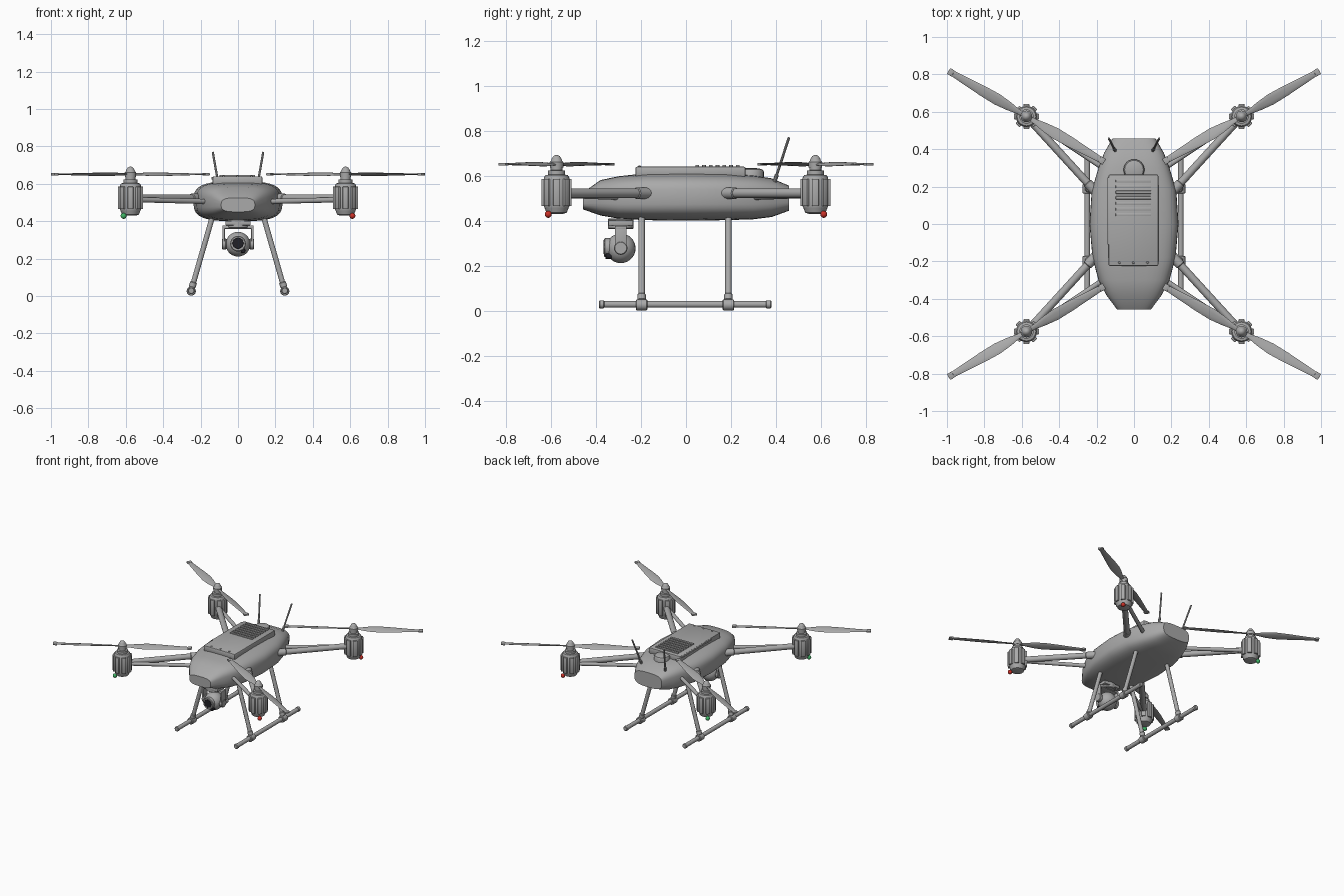
import bpy, bmesh, math
from mathutils import Matrix, Vector

if "Cube" in bpy.data.objects:
    bpy.data.objects.remove(bpy.data.objects["Cube"])


def material(name, rgb):
    m = bpy.data.materials.new(name)
    m.diffuse_color = (*rgb, 1)
    m.use_nodes = True
    m.node_tree.nodes["Principled BSDF"].inputs["Base Color"].default_value = m.diffuse_color
    return m


GREY = material("grey shell", (0.40, 0.40, 0.40))
BLACK = material("lens black", (0.015, 0.015, 0.02))
RED = material("red light", (0.6, 0.03, 0.02))
GREEN = material("green light", (0.05, 0.45, 0.13))


def finish(name, bm, mat=GREY, matrix=None, angle=35):
    if matrix is not None:
        bmesh.ops.transform(bm, matrix=matrix, verts=bm.verts)
    bmesh.ops.recalc_face_normals(bm, faces=bm.faces)
    me = bpy.data.meshes.new(name)
    bm.to_mesh(me)
    bm.free()
    me.materials.append(mat)
    ob = bpy.data.objects.new(name, me)
    bpy.context.collection.objects.link(ob)
    bpy.ops.object.select_all(action='DESELECT')
    ob.select_set(True)
    bpy.context.view_layer.objects.active = ob
    bpy.ops.object.shade_smooth_by_angle(angle=math.radians(angle))
    return ob


def loft(name, rings, mat=GREY, matrix=None, angle=35):
    """Skin a list of equal closed rings and cap both ends."""
    bm = bmesh.new()
    vs = [[bm.verts.new(p) for p in ring] for ring in rings]
    n = len(vs[0])
    for a, b in zip(vs, vs[1:]):
        for i in range(n):
            j = (i + 1) % n
            bm.faces.new((a[i], a[j], b[j], b[i]))
    bm.faces.new(vs[0])
    bm.faces.new(vs[-1])
    return finish(name, bm, mat, matrix, angle)


def revolve(name, profile, matrix, mat=GREY, n=24):
    """Turn (radius, height) points about the local z axis."""
    t = [2 * math.pi * i / n for i in range(n)]
    rings = [[(r * math.cos(a), r * math.sin(a), z) for a in t] for r, z in profile]
    return loft(name, rings, mat, matrix)


def rod(name, p, q, r, mat=GREY, n=14, bevel=0.004):
    p, q = Vector(p), Vector(q)
    d = q - p
    L = d.length
    M = Matrix.Translation(p) @ d.to_track_quat('Z', 'Y').to_matrix().to_4x4()
    return revolve(name, [(r - bevel, 0), (r, bevel), (r, L - bevel), (r - bevel, L)], M, mat, n)


def box(name, loc, size, bevel=0.004, mat=GREY, matrix=None):
    bm = bmesh.new()
    bmesh.ops.create_cube(bm, size=1)
    bmesh.ops.transform(bm, matrix=Matrix.Translation(loc) @ Matrix.Diagonal((*size, 1)), verts=bm.verts)
    if bevel:
        bmesh.ops.bevel(bm, geom=list(bm.edges), offset=bevel, segments=2, profile=0.5, affect='EDGES')
    return finish(name, bm, mat, matrix)


def ball(name, loc, r, mat=GREY, scale_z=1):
    bm = bmesh.new()
    bmesh.ops.create_uvsphere(bm, u_segments=24, v_segments=14, radius=r)
    return finish(name, bm, mat, Matrix.Translation(loc) @ Matrix.Diagonal((1, 1, scale_z, 1)))


# Body: rounded-box sections along y (y, half width, bottom, top)
stations = [(-0.458, 0.09, 0.45, 0.525), (-0.38, 0.148, 0.423, 0.58), (-0.30, 0.19, 0.409, 0.597),
            (-0.18, 0.222, 0.402, 0.61), (0, 0.238, 0.40, 0.613), (0.18, 0.226, 0.402, 0.61),
            (0.30, 0.19, 0.406, 0.6), (0.38, 0.16, 0.416, 0.588), (0.458, 0.115, 0.444, 0.555)]


def section(y, w, lo, hi, n=40):
    ring = []
    for i in range(n):
        a = 2 * math.pi * i / n
        c, s = math.cos(a), math.sin(a)
        x = math.copysign(abs(c) ** 0.62, c) * w
        z = math.copysign(abs(s) ** 0.62, s) * (hi - lo) / 2
        ring.append((x, y, (hi + lo) / 2 + z))
    return ring


loft("body", [section(*s) for s in stations])

# Battery lid with louvres, rail and screws
box("battery_lid", (-0.003, 0.02, 0.617), (0.266, 0.49, 0.046), 0.008)
box("lid_rail", (-0.136, 0.07, 0.63), (0.012, 0.36, 0.014), 0.002)
for i in range(7):
    box("louvre", (-0.003, 0.05 + i * 0.03, 0.642), (0.19, 0.017, 0.012), 0.003)
for x in (-0.078, -0.003, 0.072):
    rod("lid_screw", (x, -0.207, 0.635), (x, -0.207, 0.644), 0.007, n=10, bevel=0.002)

# Satellite receiver dome
revolve("receiver_dome", [(0.056, 0.58), (0.056, 0.617), (0.05, 0.627), (0.035, 0.632), (0.005, 0.634)],
        Matrix.Translation((0, 0.29, 0)))

# Camera gimbal and camera
rod("gimbal_mount", (0, -0.29, 0.363), (0, -0.29, 0.41), 0.057, n=28)
box("gimbal_plate", (0, -0.29, 0.39), (0.135, 0.11, 0.024))
box("gimbal_bridge", (0, -0.29, 0.368), (0.168, 0.052, 0.018))
for s in (-1, 1):
    box("gimbal_arm", (s * 0.077, -0.29, 0.32), (0.014, 0.052, 0.11), 0.003)
    rod("gimbal_pivot", (s * 0.062, -0.29, 0.278), (s * 0.086, -0.29, 0.278), 0.03, n=20)
ball("camera_ball", (0, -0.29, 0.277), 0.066)
rod("lens_barrel", (0, -0.33, 0.28), (0, -0.364, 0.28), 0.042, n=24)
rod("lens_glass", (0, -0.36, 0.282), (0, -0.367, 0.282), 0.031, BLACK, n=8, bevel=0.001)
rod("range_sensor", (0.027, -0.33, 0.242), (0.027, -0.357, 0.242), 0.013, BLACK, n=12, bevel=0.002)

# Landing gear and antennas
for s in (-1, 1):
    rod("skid", (s * 0.25, -0.383, 0.028), (s * 0.25, 0.375, 0.028), 0.015)
    for y0, y1 in ((-0.387, -0.362), (0.354, 0.379)):
        rod("skid_cap", (s * 0.25, y0, 0.028), (s * 0.25, y1, 0.028), 0.018)
    for y in (-0.197, 0.188):
        rod("leg", (s * 0.135, y, 0.43), (s * 0.25, y, 0.03), 0.0145)
        rod("skid_tee", (s * 0.25, y - 0.026, 0.026), (s * 0.25, y + 0.026, 0.026), 0.025)
        rod("leg_socket", (s * 0.246, y, 0.045), (s * 0.237, y, 0.075), 0.019)
    rod("antenna", (s * 0.1, 0.392, 0.57), (s * 0.135, 0.458, 0.77), 0.006, n=10, bevel=0.002)
    rod("antenna_base", (s * 0.1, 0.392, 0.57), (s * 0.106, 0.404, 0.605), 0.009, n=10, bevel=0.002)

# Propeller blade sections: distance, width, pitch in degrees
blade = [(0.0, 0.026, 12), (0.05, 0.028, 18), (0.11, 0.05, 20), (0.18, 0.064, 16), (0.27, 0.058, 12),
         (0.37, 0.044, 8), (0.445, 0.034, 5), (0.481, 0.032, 4)]


def blade_ring(d, w, pitch):
    p = math.radians(pitch)
    ring = []
    for i in range(10):
        a = 2 * math.pi * i / 10
        u, v = w / 2 * math.cos(a), 0.0045 * math.sin(a)
        ring.append((d, u * math.cos(p) - v * math.sin(p), u * math.sin(p) + v * math.cos(p)))
    return ring


motor = [(0.03, 0.43), (0.045, 0.435), (0.053, 0.455), (0.057, 0.465), (0.057, 0.59), (0.05, 0.602),
         (0.038, 0.604), (0.038, 0.622), (0.026, 0.624), (0.026, 0.638)]
spinner = [(0.03, 0.636), (0.031, 0.66), (0.024, 0.667), (0.022, 0.675), (0.014, 0.687), (0.003, 0.692)]

# Four mirrored rotor units
for sx in (-1, 1):
    for sy in (-1, 1):
        M = Matrix.Diagonal((sx, sy, 1, 1))
        at = M @ Matrix.Translation((0.575, 0.575, 0))
        # Motor with clamp ribs round the housing
        revolve("motor", motor, at)
        revolve("spinner", spinner, at, n=20)
        for i in range(8):
            turn = at @ Matrix.Rotation(math.pi * i / 4, 4, 'Z')
            box("motor_rib", (0.057, 0, 0.525), (0.02, 0.03, 0.12), 0.003, matrix=turn)
        # Two-blade propeller
        for k in (0, 1):
            turn = at @ Matrix.Translation((0, 0, 0.651)) @ Matrix.Rotation(math.radians(30.3 + 180 * k), 4, 'Z')
            loft("propeller_blade", [blade_ring(*b) for b in blade], matrix=turn)
            box("blade_tip", (0.468, 0, 0), (0.028, 0.036, 0.012), 0.002, matrix=turn)
        # Main arm, brace and root collar
        rod("arm", M @ Vector((0.19, 0.155, 0.522)), M @ Vector((0.56, 0.56, 0.522)), 0.021)
        rod("arm_brace", M @ Vector((0.15, 0.29, 0.505)), M @ Vector((0.555, 0.56, 0.515)), 0.014)
        rod("arm_collar", M @ Vector((0.2, 0.166, 0.522)), M @ Vector((0.25, 0.221, 0.522)), 0.026)
        # Navigation light
        ball("navigation_light", (sx * 0.612, sy * 0.612, 0.428), 0.0155, RED if sx > 0 else GREEN)
